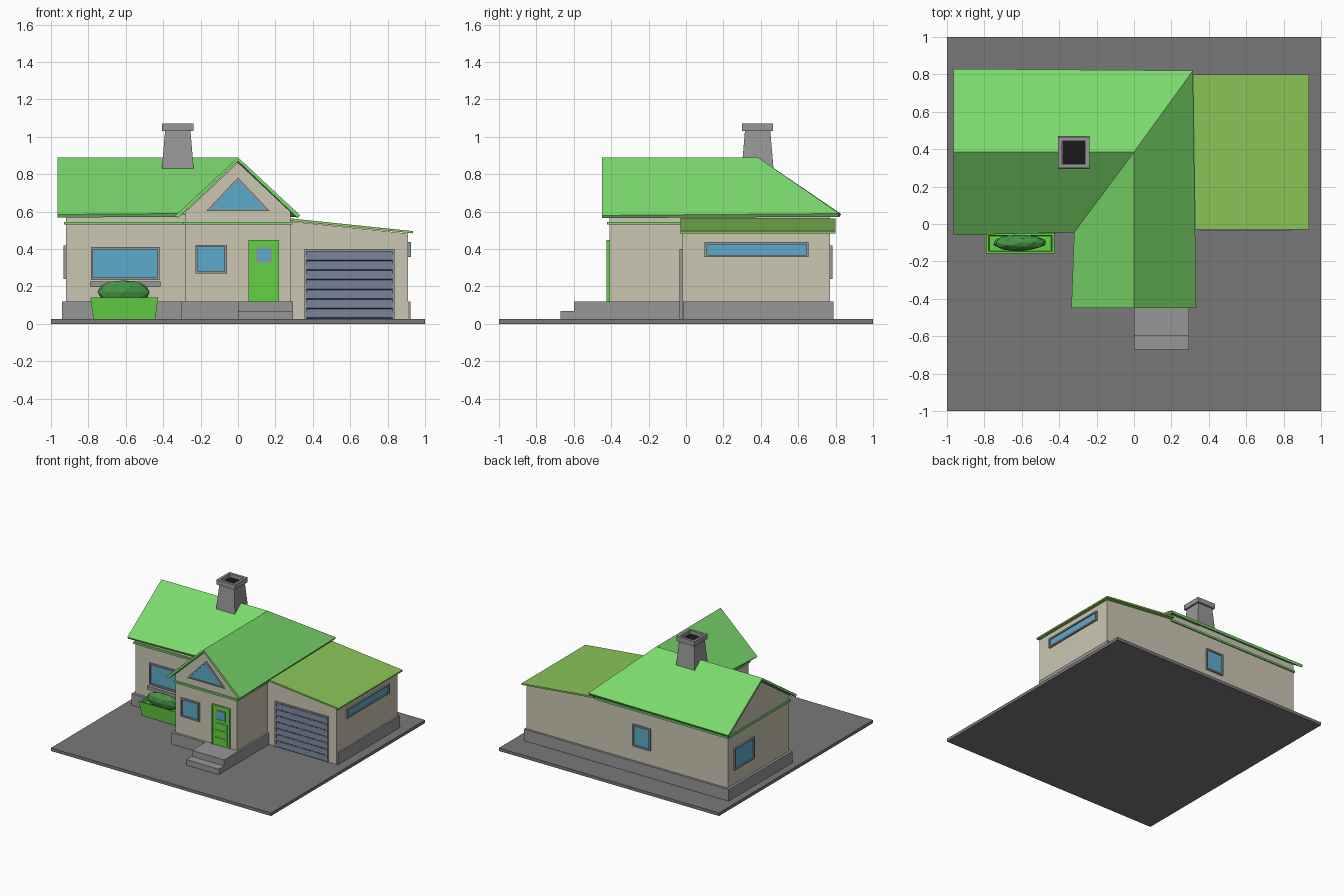
import bpy, bmesh, math, random
from mathutils import Vector

if "Cube" in bpy.data.objects:
    bpy.data.objects.remove(bpy.data.objects["Cube"])

random.seed(4)


def material(name, r, g, b):
    m = bpy.data.materials.new(name)
    m.diffuse_color = (r, g, b, 1)
    m.use_nodes = True
    m.node_tree.nodes["Principled BSDF"].inputs["Base Color"].default_value = m.diffuse_color
    return m


WALL = material("cream wall", 0.60, 0.57, 0.45)
ROOF = material("roof green", 0.20, 0.70, 0.15)
FLAT = material("garage roof green", 0.26, 0.57, 0.10)
GLASS = material("glass blue", 0.11, 0.41, 0.60)
DOOR = material("door green", 0.13, 0.65, 0.06)
LEAF = material("leaf green", 0.06, 0.30, 0.06)
SLATE = material("garage door slate", 0.17, 0.21, 0.30)
PAVE = material("paving", 0.19, 0.19, 0.19)
STONE = material("stone", 0.31, 0.31, 0.31)
BLACK = material("soot", 0.01, 0.01, 0.01)


def mesh_object(name, verts, faces, mat):
    me = bpy.data.meshes.new(name)
    me.from_pydata(verts, [], faces)
    bm = bmesh.new()
    bm.from_mesh(me)
    bmesh.ops.recalc_face_normals(bm, faces=bm.faces)
    bm.to_mesh(me)
    bm.free()
    me.materials.append(mat)
    ob = bpy.data.objects.new(name, me)
    bpy.context.collection.objects.link(ob)
    return ob


def prism(name, profile, axis, d0, d1, mat):
    """Extrude a (side, z) profile along x or y."""
    n = len(profile)
    place = lambda d, p: (d, p[0], p[1]) if axis == "x" else (p[0], d, p[1])
    verts = [place(d, p) for d in (d0, d1) for p in profile]
    faces = [list(range(n)), list(range(n, 2 * n))]
    faces += [[i, (i + 1) % n, n + (i + 1) % n, n + i] for i in range(n)]
    return mesh_object(name, verts, faces, mat)


def box(name, x0, x1, y0, y1, z0, z1, mat):
    return prism(name, [(x0, z0), (x1, z0), (x1, z1), (x0, z1)], "y", y0, y1, mat)


def taper(name, rings, mat, caps=True):
    """Stack rectangular rings (cx, cy, half_x, half_y, z) into a skin."""
    verts = [(cx + sx * hx, cy + sy * hy, z) for cx, cy, hx, hy, z in rings
             for sx, sy in ((-1, -1), (1, -1), (1, 1), (-1, 1))]
    faces = [[4 * k + i, 4 * k + (i + 1) % 4, 4 * k + 4 + (i + 1) % 4, 4 * k + 4 + i]
             for k in range(len(rings) - 1) for i in range(4)]
    top = 4 * len(rings) - 4
    faces += [[0, 1, 2, 3], [top, top + 1, top + 2, top + 3]]
    return mesh_object(name, verts, faces, mat)


def wall_box(name, side, pos, a0, a1, z0, z1, out, mat):
    """Box standing proud of the wall on the given side."""
    sign = -1 if side in ("front", "left") else 1
    d0, d1 = sorted((pos - sign * 0.01, pos + sign * out))
    if side in ("front", "back"):
        return box(name, a0, a1, d0, d1, z0, z1, mat)
    return box(name, d0, d1, a0, a1, z0, z1, mat)


def window(name, side, pos, a0, a1, z0, z1, w=0.012, out=0.014):
    wall_box(name + "_glass", side, pos, a0 + w, a1 - w, z0 + w, z1 - w, 0.005, GLASS)
    for part, b in (("bottom", (a0, a1, z0, z0 + w)), ("top", (a0, a1, z1 - w, z1)),
                    ("jamb_a", (a0, a0 + w, z0 + w, z1 - w)),
                    ("jamb_b", (a1 - w, a1, z0 + w, z1 - w))):
        wall_box(name + "_frame_" + part, side, pos, *b, out, STONE)


# Ground, plinths and entrance steps
box("ground_slab", -1, 1, -1, 1, 0, 0.025, PAVE)
box("main_plinth", -0.94, 0.28, -0.04, 0.788, 0.025, 0.12, STONE)
box("garage_plinth", 0.28, 0.922, -0.015, 0.788, 0.025, 0.12, STONE)
box("porch_plinth", -0.305, 0.295, -0.43, -0.02, 0.025, 0.12, STONE)
box("porch_landing", 0, 0.295, -0.6, -0.43, 0.025, 0.12, STONE)
box("lower_step", 0, 0.295, -0.67, -0.6, 0.025, 0.07, STONE)

# Walls with gables
prism("main_walls", [(-0.02, 0.025), (0.77, 0.025), (0.77, 0.598), (0.385, 0.862),
                     (-0.02, 0.585)], "x", -0.92, 0, WALL)
prism("front_wing_walls", [(-0.28, 0.1), (0.28, 0.1), (0.28, 0.6), (0, 0.862),
                           (-0.28, 0.6)], "y", -0.41, 0.38, WALL)
box("corner_walls", 0, 0.28, 0.3, 0.77, 0.1, 0.592, WALL)
prism("garage_walls", [(0.28, 0.025), (0.91, 0.025), (0.91, 0.483), (0.28, 0.548)],
      "y", -0.02, 0.77, WALL)

# Green trim bands under the eaves
box("main_trim", -0.93, 0.285, -0.032, 0.78, 0.53, 0.545, ROOF)
box("front_wing_trim", -0.292, 0.292, -0.422, 0.1, 0.53, 0.545, ROOF)

# Main roof: two wings meeting in a valley and a hip
roof_points = [(-0.965, 0.83, 0.587), (-0.965, 0.385, 0.89), (0, 0.385, 0.89),
               (0.315, 0.82, 0.59), (-0.965, -0.06, 0.585), (-0.32, -0.045, 0.59),
               (-0.335, -0.45, 0.58), (0, -0.45, 0.89), (0.333, -0.45, 0.58)]
roof = mesh_object("main_roof", roof_points,
                   [(0, 1, 2, 3), (4, 5, 2, 1), (6, 7, 2, 5), (7, 8, 3, 2)], ROOF)
if roof.data.polygons[0].normal.z < 0:
    roof.data.flip_normals()
solid = roof.modifiers.new("thickness", "SOLIDIFY")
solid.thickness = 0.02
solid.offset = -1
prism("garage_roof", [(0.28, 0.55), (0.935, 0.484), (0.935, 0.496), (0.28, 0.564)],
      "y", -0.03, 0.80, FLAT)

# Chimney with an open cap and a dark flue
cx, cy = -0.322, 0.383
taper("chimney_stack", [(cx, cy, 0.085, 0.085, 0.83), (cx, cy, 0.068, 0.068, 1.03)], STONE)
taper("chimney_cap", [(cx, cy, 0.083, 0.083, 1.03), (cx, cy, 0.083, 0.083, 1.07),
                      (cx, cy, 0.062, 0.062, 1.07), (cx, cy, 0.062, 0.062, 1.035)], STONE)
box("chimney_flue", cx - 0.061, cx + 0.061, cy - 0.061, cy + 0.061, 1.032, 1.04, BLACK)

# Windows
window("living_window", "front", -0.02, -0.787, -0.42, 0.235, 0.41)
box("living_window_sill", -0.79, -0.415, -0.05, -0.02, 0.198, 0.226, STONE)
window("porch_window", "front", -0.41, -0.228, -0.06, 0.27, 0.422)
window("left_window", "left", -0.92, 0.44, 0.70, 0.24, 0.42)
window("back_window", "back", 0.77, -0.22, -0.06, 0.24, 0.42)
window("garage_window", "right", 0.91, 0.10, 0.655, 0.357, 0.437)

# Triangular gable window
prism("gable_window_glass", [(-0.15, 0.612), (0.15, 0.612), (0, 0.77)],
      "y", -0.416, -0.40, GLASS)
outer = [(-0.17, 0.603), (0.17, 0.603), (0, 0.782)]
inner = [(-0.148, 0.612), (0.148, 0.612), (0, 0.768)]
for i in range(3):
    j = (i + 1) % 3
    prism(f"gable_window_frame_{i}", [outer[i], outer[j], inner[j], inner[i]],
          "y", -0.422, -0.40, STONE)

# Front door with frame, pane and raised panels
for n, b in (("left", (0.055, 0.066, 0.12, 0.448)), ("right", (0.209, 0.22, 0.12, 0.448)),
             ("top", (0.066, 0.209, 0.437, 0.448))):
    wall_box("door_frame_" + n, "front", -0.41, *b, 0.014, DOOR)
wall_box("front_door", "front", -0.41, 0.066, 0.209, 0.12, 0.437, 0.006, DOOR)
for i, (z0, z1) in enumerate(((0.135, 0.185), (0.195, 0.245), (0.255, 0.305))):
    wall_box(f"door_panel_{i}", "front", -0.41, 0.08, 0.195, z0, z1, 0.01, DOOR)
window("door_pane", "front", -0.415, 0.097, 0.178, 0.328, 0.408, 0.008, 0.008)

# Garage door: slats in a frame
for n, b in (("left", (0.355, 0.367, 0.025, 0.4)), ("right", (0.825, 0.837, 0.025, 0.4)),
             ("top", (0.367, 0.825, 0.388, 0.4))):
    wall_box("garage_frame_" + n, "front", -0.02, *b, 0.014, STONE)
wall_box("garage_door_back", "front", -0.02, 0.367, 0.825, 0.025, 0.388, 0.002, SLATE)
for i in range(7):
    z = 0.027 + i * 0.0515
    prism(f"garage_slat_{i}", [(-0.021, z), (-0.03, z + 0.006), (-0.024, z + 0.046),
                               (-0.021, z + 0.046)], "x", 0.367, 0.825, SLATE)

# Planter trough and bush
px, py = -0.608, -0.104
taper("planter", [(px, py, 0.165, 0.04, 0.025), (px, py, 0.182, 0.053, 0.142),
                  (px, py, 0.170, 0.042, 0.142), (px, py, 0.165, 0.04, 0.115)], DOOR)
bm = bmesh.new()
bmesh.ops.create_icosphere(bm, subdivisions=2, radius=1)
for v in bm.verts:
    k = random.uniform(0.9, 1.03)
    v.co = Vector((px - 0.006 + v.co.x * 0.147 * k, py + 0.004 + v.co.y * 0.046 * k,
                   0.17 + v.co.z * 0.066 * k))
bush = bpy.data.meshes.new("bush")
bm.to_mesh(bush)
bm.free()
bush.materials.append(LEAF)
bpy.context.collection.objects.link(bpy.data.objects.new("bush", bush))
